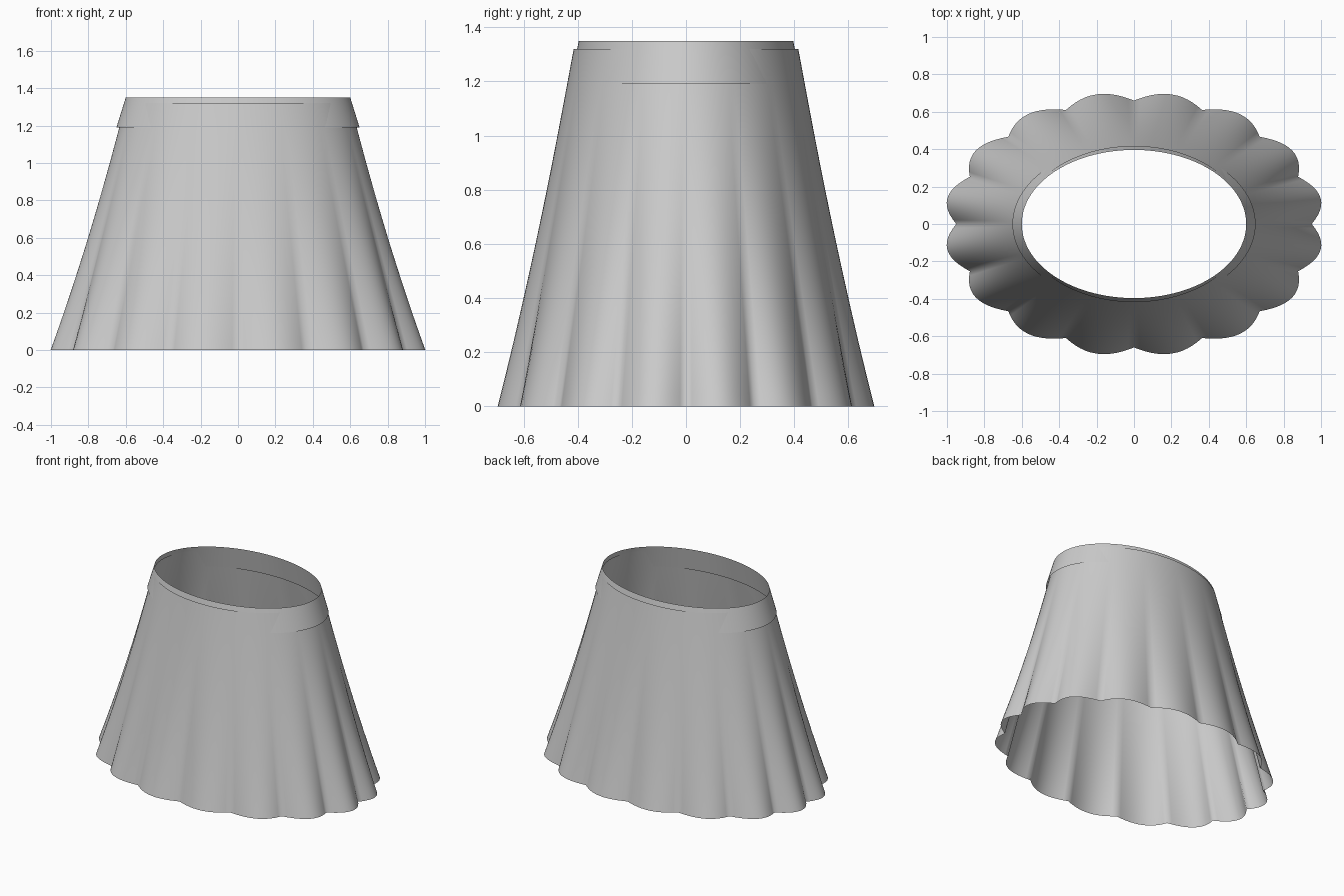
import bpy
import bmesh
from math import sin, cos, pi

if "Cube" in bpy.data.objects:
    bpy.data.objects.remove(bpy.data.objects["Cube"], do_unlink=True)

fabric = bpy.data.materials.new("light grey fabric")
fabric.use_nodes = True
GREY = (0.6, 0.6, 0.6, 1)
fabric.diffuse_color = GREY
fabric.node_tree.nodes["Principled BSDF"].inputs["Base Color"].default_value = GREY

FOLDS = 16
SEGMENTS = FOLDS * 12


def lofted_shell(name, bottom, top, rows, flare=0.0):
    """Open elliptical shell; bottom and top are (x radius, y radius, z)."""
    bm = bmesh.new()
    rings = []
    for i in range(rows + 1):
        u = i / rows
        rx, ry, z = (b + (t - b) * u for b, t in zip(bottom, top))
        depth = flare * (1 - u) ** 1.7
        ring = []
        for j in range(SEGMENTS):
            a = 2 * pi * j / SEGMENTS
            k = 1 + depth * abs(sin(a * FOLDS / 2))
            ring.append(bm.verts.new((rx * k * cos(a), ry * k * sin(a), z)))
        rings.append(ring)
    for low, high in zip(rings, rings[1:]):
        for j in range(SEGMENTS):
            n = (j + 1) % SEGMENTS
            bm.faces.new((low[j], low[n], high[n], high[j])).smooth = True
    mesh = bpy.data.meshes.new(name)
    bm.to_mesh(mesh)
    bm.free()
    mesh.materials.append(fabric)
    obj = bpy.data.objects.new(name, mesh)
    bpy.context.collection.objects.link(obj)
    return obj


# Flared skirt with scalloped folds fading towards the waist
lofted_shell("skirt", (0.95, 0.66, 0), (0.6, 0.415, 1.32), 28, flare=0.071)

# Waistband, showing past the skirt at the sides and tucked in at front and back
lofted_shell("waistband", (0.65, 0.428, 1.19), (0.6, 0.396, 1.35), 4)
